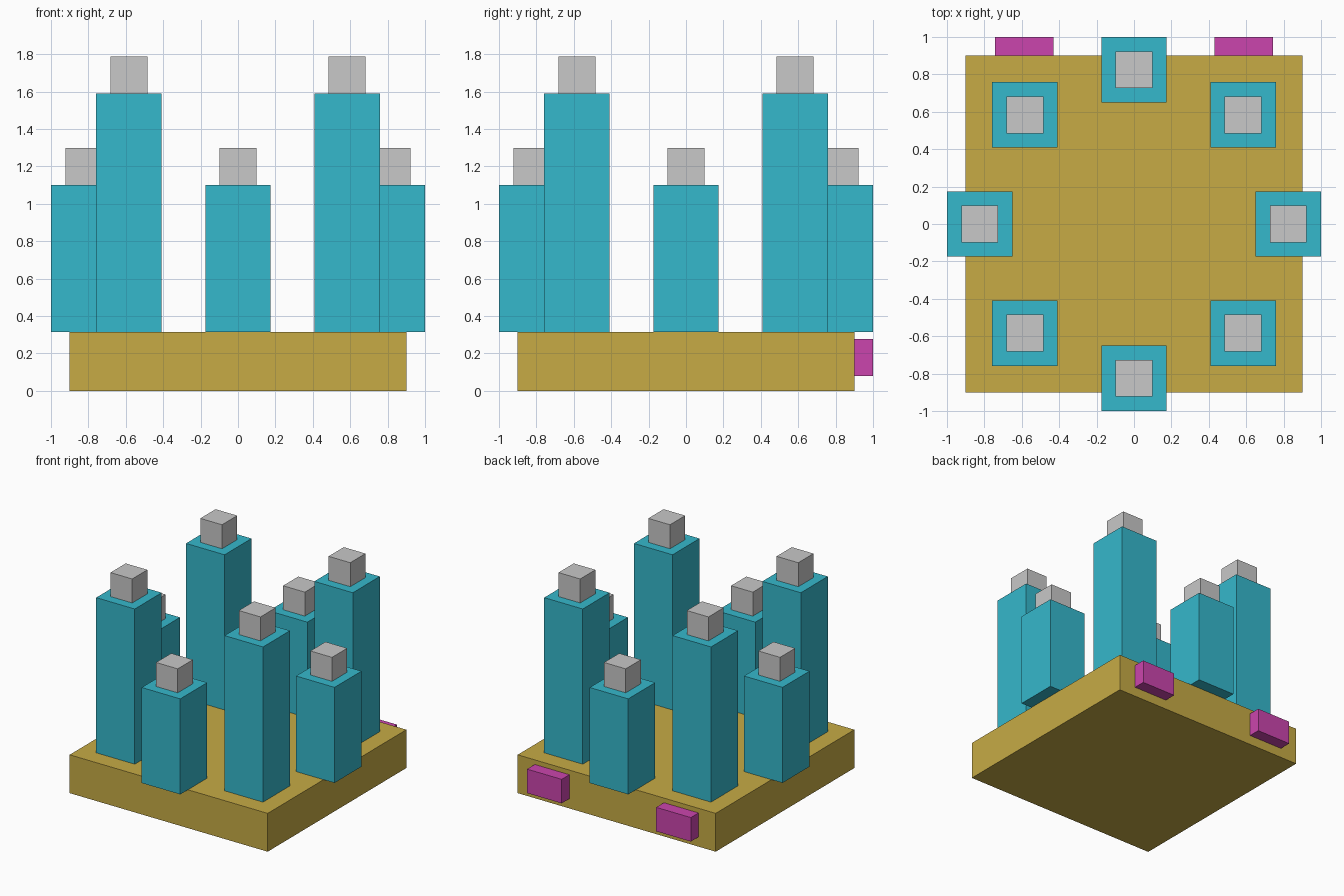
import bpy

if "Cube" in bpy.data.objects:
    bpy.data.objects.remove(bpy.data.objects["Cube"])


def material(name, rgb):
    m = bpy.data.materials.new(name)
    m.diffuse_color = (*rgb, 1.0)
    m.use_nodes = True
    m.node_tree.nodes["Principled BSDF"].inputs["Base Color"].default_value = m.diffuse_color
    return m


GOLD = material("gold", (0.571, 0.407, 0.060))
TEAL = material("teal", (0.036, 0.479, 0.604))
GREY = material("light_grey", (0.578, 0.578, 0.578))
MAGENTA = material("magenta", (0.597, 0.060, 0.418))


def box(name, x, y, z0, z1, sx, sy, mat):
    """Box centred on x, y and spanning z0 to z1."""
    bpy.ops.mesh.primitive_cube_add(size=1, location=(x, y, (z0 + z1) / 2))
    ob = bpy.context.object
    ob.name = name
    ob.scale = (sx, sy, z1 - z0)
    bpy.ops.object.transform_apply(location=False, rotation=False, scale=True)
    ob.data.materials.append(mat)


BASE_TOP = 0.315


def tower(name, x, y, top):
    """Square column with a small block on its top."""
    box(name, x, y, BASE_TOP, top, 0.35, 0.35, TEAL)
    box(name + "_cap", x, y, top, top + 0.197, 0.197, 0.197, GREY)


# Base slab
box("base", 0, 0, 0, BASE_TOP, 1.8, 1.8, GOLD)

# Tall towers at the corners
for x in (-0.583, 0.583):
    for y in (-0.583, 0.583):
        tower("corner_tower", x, y, 1.59)

# Short towers overhanging the middle of each side
for x, y in ((0.825, 0), (-0.825, 0), (0, 0.825), (0, -0.825)):
    tower("side_tower", x, y, 1.10)

# Two blocks on the back of the slab
for x in (-0.587, 0.587):
    box("back_block", x, 0.95, 0.08, 0.277, 0.315, 0.10, MAGENTA)
